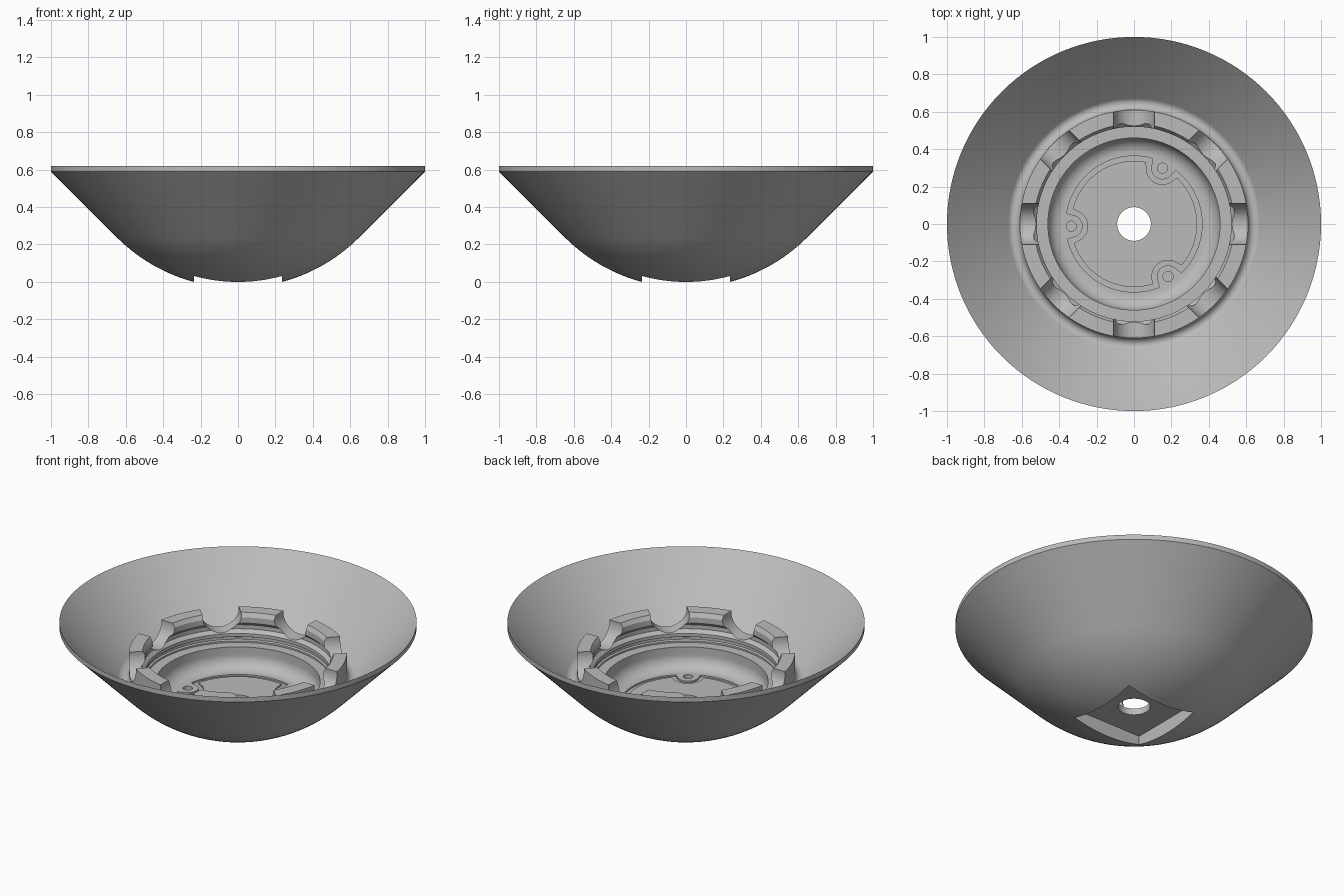
import bpy, bmesh, math
from mathutils import Matrix, Vector

if "Cube" in bpy.data.objects:
    bpy.data.objects.remove(bpy.data.objects["Cube"])

grey = bpy.data.materials.new("satin grey")
grey.use_nodes = True
grey.diffuse_color = (0.5, 0.5, 0.5, 1)
grey.node_tree.nodes["Principled BSDF"].inputs["Base Color"].default_value = (0.5, 0.5, 0.5, 1)


def make_object(name, bm):
    bmesh.ops.recalc_face_normals(bm, faces=bm.faces)
    mesh = bpy.data.meshes.new(name)
    bm.to_mesh(mesh)
    bm.free()
    mesh.materials.append(grey)
    obj = bpy.data.objects.new(name, mesh)
    bpy.context.collection.objects.link(obj)
    return obj


def arc(cr, cz, radius, start, end, steps):
    angles = [math.radians(start + (end - start) * i / steps) for i in range(steps + 1)]
    return [(cr + radius * math.cos(a), cz + radius * math.sin(a)) for a in angles]


def lathe(name, profile, segments):
    bm = bmesh.new()
    rings = []
    for i in range(segments):
        a = math.tau * i / segments
        rings.append([bm.verts.new((r * math.cos(a), r * math.sin(a), z)) for r, z in profile])
    for i, ring in enumerate(rings):
        following = rings[(i + 1) % segments]
        for j in range(len(profile)):
            k = (j + 1) % len(profile)
            bm.faces.new((ring[j], following[j], following[k], ring[k]))
    return make_object(name, bm)


def cylinder(name, radius, depth, matrix):
    bm = bmesh.new()
    bmesh.ops.create_cone(bm, cap_ends=True, segments=48, radius1=radius,
                          radius2=radius, depth=depth, matrix=matrix)
    return make_object(name, bm)


def cut(target, cutter):
    bpy.context.view_layer.objects.active = target
    mod = target.modifiers.new("cut", "BOOLEAN")
    mod.operation = "DIFFERENCE"
    mod.solver = "EXACT"
    mod.object = cutter
    bpy.ops.object.modifier_apply(modifier=mod.name)
    bpy.data.objects.remove(cutter)


# Turned bowl: domed underside, conical wall, socket ring and floor
FLOOR = 0.125
dome_radius = 0.915
dome_z = dome_radius * math.sqrt(2) - 0.41
profile = arc(0, dome_z, dome_radius, -84.35, -45, 20)
profile += [(1, 0.59), (1, 0.62)]
profile += arc(0.646, 0.3, 0.036, -45, -180, 10)
profile += [(0.61, 0.43), (0.535, 0.43), (0.52, 0.405), (0.52, 0.37), (0.54, 0.35),
            (0.54, 0.325), (0.52, 0.305), (0.52, 0.285), (0.53, 0.28), (0.53, 0.265),
            (0.52, 0.26), (0.52, 0.25), (0.46, 0.25)]
profile += arc(0.38, FLOOR + 0.08, 0.08, 0, -90, 10)
profile += [(0.09, FLOOR)]
bowl = lathe("bowl", profile, 128)

# Square recess under the bowl
bm = bmesh.new()
bmesh.ops.create_cube(bm, matrix=Matrix.Translation((0, 0, -0.115)) @ Matrix.Diagonal((0.47, 0.47, 0.4, 1)))
cut(bowl, make_object("recess_cutter", bm))

# Eight scalloped gaps between the socket tabs
for i in range(4):
    turn = Matrix.Rotation(i * math.pi / 4, 4, "Z") @ Matrix.Rotation(math.pi / 2, 4, "Y")
    cut(bowl, cylinder("gap_cutter", 0.11, 1.27, Matrix.Translation((0, 0, 0.42)) @ turn))

# Shallow floor groove that bends inward around three screw holes
screws = [Vector((0.335 * math.cos(a), 0.335 * math.sin(a)))
          for a in map(math.radians, (63, 182, 303))]


def groove_radius(a, radius, clearance):
    ray = Vector((math.cos(a), math.sin(a)))
    for screw in screws:
        along, across = screw.dot(ray), screw.x * ray.y - screw.y * ray.x
        if along > 0 and abs(across) < clearance:
            radius = min(radius, along - math.sqrt(clearance ** 2 - across ** 2))
    return radius


outline = []
for i in range(360):
    a = math.radians(i)
    inner, outer = groove_radius(a, 0.337, 0.087), groove_radius(a, 0.364, 0.06)
    low, high = FLOOR - 0.01, FLOOR + 0.02
    outline.append([(r * math.cos(a), r * math.sin(a), z)
                    for r, z in ((inner, low), (outer, low), (outer, high), (inner, high))])
bm = bmesh.new()
rows = [[bm.verts.new(p) for p in row] for row in outline]
for i, row in enumerate(rows):
    following = rows[(i + 1) % len(rows)]
    for j in range(4):
        k = (j + 1) % 4
        bm.faces.new((row[j], following[j], following[k], row[k]))
cut(bowl, make_object("groove_cutter", bm))

# Screw holes
for screw in screws:
    place = Matrix.Translation((screw.x, screw.y, FLOOR))
    cut(bowl, cylinder("screw_cutter", 0.027, 0.05, place))

# Smooth turned surfaces with crisp cut edges
bpy.ops.object.select_all(action="DESELECT")
bowl.select_set(True)
bpy.context.view_layer.objects.active = bowl
bpy.ops.object.shade_smooth_by_angle(angle=math.radians(28))
